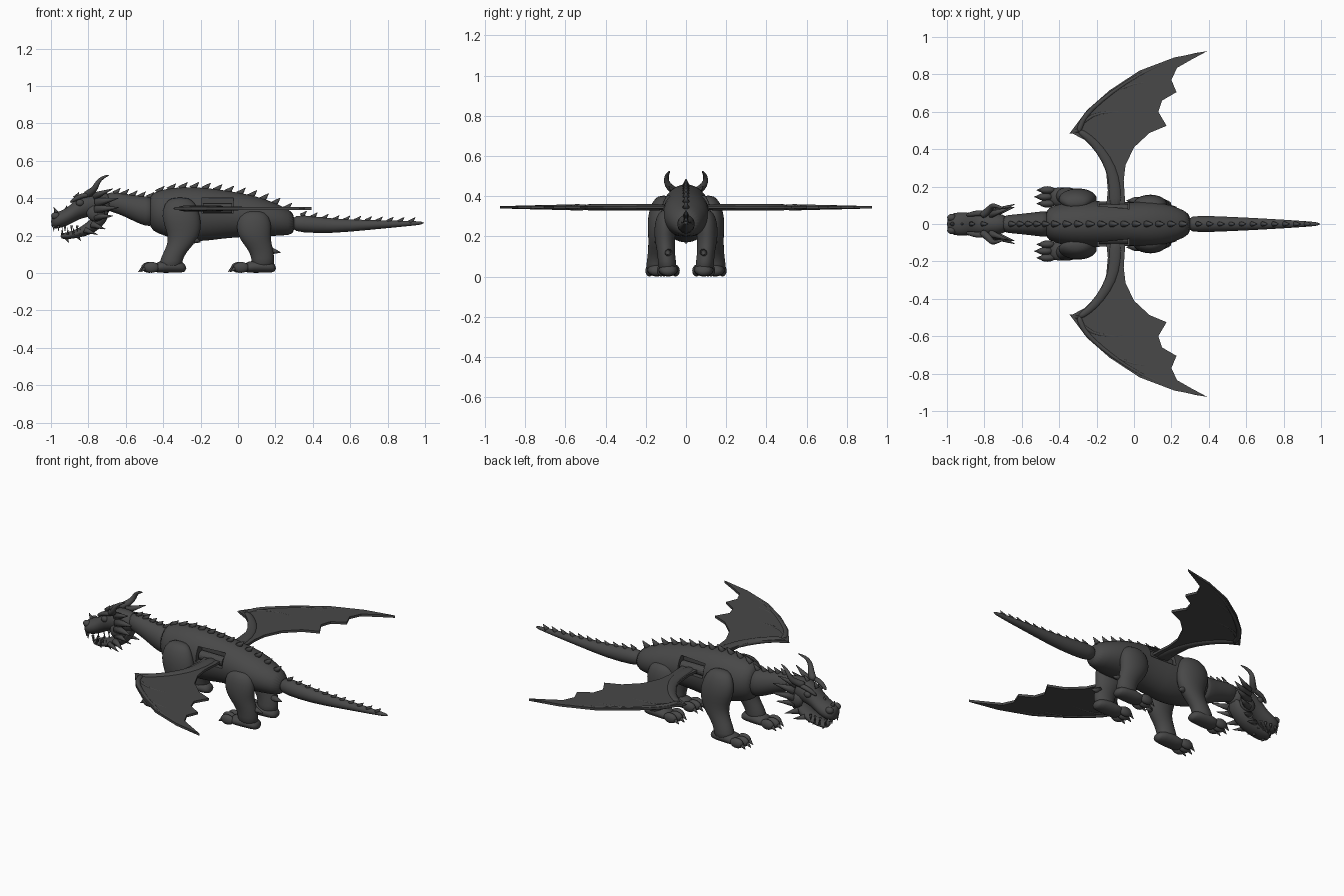
import bpy, bmesh, math
from mathutils import Vector, Matrix

if "Cube" in bpy.data.objects:
    bpy.data.objects.remove(bpy.data.objects["Cube"])

COLOUR = (0.065, 0.065, 0.065, 1)
hide = bpy.data.materials.new("charcoal_grey")
hide.diffuse_color = COLOUR
hide.use_nodes = True
shader = next(n for n in hide.node_tree.nodes if n.type == 'BSDF_PRINCIPLED')
shader.inputs["Base Color"].default_value = COLOUR
shader.inputs["Roughness"].default_value = 0.6

AX, AY, AZ = Vector((1, 0, 0)), Vector((0, 1, 0)), Vector((0, 0, 1))


def finish(name, bm, mirror=False, smooth=True, subdivide=False):
    bmesh.ops.recalc_face_normals(bm, faces=bm.faces)
    mesh = bpy.data.meshes.new(name)
    bm.to_mesh(mesh)
    bm.free()
    mesh.materials.append(hide)
    if smooth:
        mesh.shade_smooth()
    obj = bpy.data.objects.new(name, mesh)
    bpy.context.collection.objects.link(obj)
    if subdivide:
        mod = obj.modifiers.new("round", 'SUBSURF')
        mod.levels = mod.render_levels = 1
    if mirror:
        mod = obj.modifiers.new("mirror", 'MIRROR')
        mod.use_axis = (False, True, False)
    return obj


def loft(name, sections, axis, mirror=False, sides=16):
    """Skin elliptical rings (x, y, z, a, b); axis is 'X', 'Z' or a reference vector for a path."""
    bm = bmesh.new()
    centres = [Vector(s[:3]) for s in sections]
    rings = []
    for i, (c, s) in enumerate(zip(centres, sections)):
        if axis == 'X':
            u, v = AY, AZ
        elif axis == 'Z':
            u, v = AX, AY
        else:
            t = (centres[min(i + 1, len(centres) - 1)] - centres[max(i - 1, 0)]).normalized()
            u = t.cross(axis).normalized()
            v = u.cross(t)
        angles = [2 * math.pi * k / sides for k in range(sides)]
        rings.append([bm.verts.new(c + u * s[3] * math.cos(a) + v * s[4] * math.sin(a)) for a in angles])
    for r, q in zip(rings, rings[1:]):
        for k in range(sides):
            n = (k + 1) % sides
            bm.faces.new((r[k], r[n], q[n], q[k]))
    bm.faces.new(rings[0])
    bm.faces.new(rings[-1])
    return finish(name, bm, mirror, subdivide=True)


def spikes(name, items, mirror=False):
    """Cones given as (base, tip, radius)."""
    bm = bmesh.new()
    for base, tip, r in items:
        base, tip = Vector(base), Vector(tip)
        d = tip - base
        m = Matrix.Translation((base + tip) / 2) @ d.to_track_quat('Z', 'Y').to_matrix().to_4x4()
        bmesh.ops.create_cone(bm, cap_ends=True, segments=10, radius1=r, radius2=r * 0.08,
                              depth=d.length, matrix=m)
    return finish(name, bm, mirror)


def balls(name, items, mirror=True):
    """Ellipsoids given as (centre, radii)."""
    bm = bmesh.new()
    for c, r in items:
        m = Matrix.Translation(c) @ Matrix.Diagonal((*r, 1))
        bmesh.ops.create_uvsphere(bm, u_segments=16, v_segments=10, radius=1, matrix=m)
    return finish(name, bm, mirror)


# Trunk, neck and tail
body_s = [(-.48, 0, .33, .075, .09), (-.43, 0, .325, .1, .115), (-.34, 0, .32, .12, .14),
          (-.22, 0, .312, .128, .15), (-.08, 0, .315, .115, .13), (.05, 0, .308, .12, .115),
          (.15, 0, .295, .115, .1), (.23, 0, .28, .09, .08), (.31, 0, .263, .055, .06)]
neck_s = [(-.72, 0, .385, .045, .05), (-.64, 0, .375, .052, .057), (-.56, 0, .347, .06, .07),
          (-.49, 0, .328, .07, .083), (-.45, 0, .33, .07, .08)]
tail_s = [(.29, 0, .265, .035, .035), (.33, 0, .265, .047, .05), (.5, 0, .25, .04, .04),
          (.7, 0, .257, .03, .027), (.9, 0, .264, .017, .015), (1, 0, .268, .009, .008)]
body = loft("body", body_s, 'X', sides=24)
loft("neck", neck_s, 'X')
loft("tail", tail_s, 'X')


def top(sections, x):
    for p, q in zip(sections, sections[1:]):
        if p[0] <= x <= q[0]:
            f = (x - p[0]) / (q[0] - p[0])
            return (p[2] + p[4]) * (1 - f) + (q[2] + q[4]) * f


# Row of swept spines along the back
def ridge(name, sections, start, end, step, size):
    items, x = [], start
    while x < end:
        z = top(sections, x)
        items.append(((x, 0, z - size * .5), (x + size * 1.5, 0, z + size), size * .85))
        x += step
    spikes(name, items)


ridge("neck_spines", neck_s, -.66, -.47, .045, .021)
ridge("back_spines", body_s, -.43, .27, .062, .024)
ridge("tail_spines", tail_s, .34, .97, .058, .018)

# Wing sockets cut into the flanks
bm = bmesh.new()
bmesh.ops.create_cube(bm, size=1, matrix=Matrix.Translation((-.11, .13, .36)) @ Matrix.Diagonal((.17, .14, .08, 1)))
cutter = finish("socket_cutter", bm, mirror=True, smooth=False)
cutter.hide_render = True
cutter.display_type = 'WIRE'
cutter.hide_set(True)
mod = body.modifiers.new("sockets", 'BOOLEAN')
mod.operation, mod.object = 'DIFFERENCE', cutter

bm = bmesh.new()
bmesh.ops.create_cone(bm, cap_ends=True, segments=16, radius1=.027, radius2=.027, depth=.155,
                      matrix=Matrix.Translation((-.11, .08, .345)) @ Matrix.Rotation(math.pi / 2, 4, 'Y'))
hinge = finish("wing_hinge", bm, mirror=True, smooth=False)

# Wing membrane with scalloped trailing edge
WING_Z = .345
outline = [(-.15, .08), (-.14, .18), (-.15, .29), (-.195, .385), (-.265, .45), (-.34, .49),
           (-.25, .61), (-.13, .715), (.03, .82), (.215, .89), (.393, .925), (.3, .875),
           (.23, .835), (.2, .77), (.227, .705), (.15, .66), (.13, .6), (.174, .525),
           (.083, .487), (0, .41), (-.045, .315), (-.055, .235), (-.045, .08)]
bm = bmesh.new()
face = bm.faces.new([bm.verts.new((x, y, WING_Z - .007)) for x, y in outline])
ext = bmesh.ops.extrude_face_region(bm, geom=[face])
for v in ext["geom"]:
    if isinstance(v, bmesh.types.BMVert):
        v.co.z += .014
bmesh.ops.triangulate(bm, faces=[f for f in bm.faces if len(f.verts) > 4])
finish("wing_membrane", bm, mirror=True, smooth=False)


# Wing bones
def bone(name, path, r0, r1):
    n = len(path) - 1
    rs = [r0 + (r1 - r0) * i / n for i in range(n + 1)]
    loft(name, [(x, y, WING_Z, r, min(r, .017)) for (x, y), r in zip(path, rs)], AZ, True, 10)


bone("wing_arm", [(-.1, .07), (-.1, .2), (-.12, .3), (-.18, .4), (-.25, .47), (-.3, .5)], .04, .018)
bone("wing_leading_finger", [(-.3, .48), (-.28, .55), (-.235, .61), (-.12, .705), (.03, .805),
                             (.21, .88), (.38, .922)], .019, .005)
bone("wing_middle_finger", [(-.12, .7), (.01, .76), (.11, .755), (.222, .706)], .011, .004)
bone("wing_inner_finger", [(-.28, .53), (-.23, .585), (-.12, .605), (.03, .59), (.168, .528)], .013, .004)
spikes("wing_wrist_claw", [((-.3, .5, WING_Z), (-.345, .485, WING_Z), .014)], True)

# Legs, listed from hip to ankle
loft("front_leg", [(-.31, .11, .405, .045, .025), (-.31, .125, .375, .085, .045),
                   (-.305, .135, .3, .108, .058), (-.29, .135, .23, .095, .055),
                   (-.295, .138, .17, .076, .05), (-.335, .145, .115, .062, .045),
                   (-.36, .15, .065, .06, .048), (-.36, .15, .02, .065, .05)], 'Z', True)
loft("back_leg", [(.085, .09, .335, .045, .03), (.085, .1, .305, .085, .048),
                  (.085, .105, .24, .098, .055), (.09, .105, .18, .083, .052),
                  (.12, .1, .13, .07, .045), (.135, .095, .08, .06, .045),
                  (.13, .09, .02, .065, .05)], 'Z', True)


# Feet with three toes and claws
def foot(name, heel, y):
    loft(name, [(heel, y, .025, .03, .02), (heel - .04, y, .035, .048, .034),
                (heel - .12, y, .036, .052, .036), (heel - .18, y, .026, .05, .025)], 'X', True)
    toes = [(heel - .2 + abs(k) * .012, y + k * .036) for k in (-1, 0, 1)]
    balls(name + "_toes", [((x, ty, .03), (.042, .021, .029)) for x, ty in toes])
    spikes(name + "_claws", [((x - .025, ty, .032), (x - .058, ty, .006), .015) for x, ty in toes], True)


foot("front_foot", -.275, .145)
foot("back_foot", .205, .088)
spikes("heel_spurs", [((.17, .09, .12), (.228, .09, .11), .022),
                      ((-.24, .138, .18), (-.2, .138, .165), .025)], True)

# Head
loft("skull", [(-1, 0, .275, .03, .03), (-.98, 0, .28, .055, .045), (-.94, 0, .287, .066, .046),
               (-.89, 0, .315, .06, .052), (-.85, 0, .352, .064, .065), (-.8, 0, .368, .066, .068),
               (-.74, 0, .372, .06, .065), (-.67, 0, .375, .048, .052)], 'X')
loft("lower_jaw", [(-.95, 0, .198, .025, .013), (-.92, 0, .197, .042, .019), (-.85, 0, .212, .046, .024),
                   (-.79, 0, .245, .052, .042), (-.73, 0, .29, .05, .05), (-.69, 0, .335, .04, .04)], 'X')
balls("nostrils", [((-.975, .034, .305), (.024, .02, .02))])
balls("eyes", [((-.845, .056, .375), (.021, .015, .018))])
balls("cheeks", [((-.76, .05, .32), (.05, .027, .045))])
loft("brow_ridge", [(-.9, .045, .375, .008, .008), (-.86, .056, .405, .016, .014),
                    (-.81, .06, .42, .017, .015), (-.76, .055, .42, .008, .008)], AZ, True, 10)
loft("horn", [(-.82, .04, .415, .022, .022), (-.785, .065, .432, .021, .021), (-.762, .093, .455, .017, .017),
              (-.75, .1, .487, .013, .013), (-.725, .092, .512, .009, .009),
              (-.685, .08, .525, .003, .003)], AY, True, 10)
spikes("nose_horn", [((-.965, 0, .31), (-.985, 0, .352), .016), ((-.92, 0, .33), (-.915, 0, .362), .013),
                     ((-.87, 0, .4), (-.85, 0, .432), .014), ((-.81, 0, .425), (-.78, 0, .455), .014)])
spikes("upper_teeth", [((x, y, .255), (x, y, .222), .008) for x, y in
                       ((-.985, .026), (-.96, .048), (-.925, .052), (-.89, .05), (-.86, .048))], True)
spikes("lower_teeth", [((x, y, .205), (x, y, .242), .007) for x, y in
                       ((-.94, .022), (-.91, .036), (-.88, .039), (-.845, .04))], True)
spikes("chin_spikes", [((-.92, 0, .19), (-.905, 0, .163), .012), ((-.86, 0, .2), (-.84, 0, .172), .012)])

# Fan of frill spikes behind the cheeks
spikes("cheek_frill", [((-.77, .05, .41), (-.67, .085, .45), .022), ((-.76, .055, .375), (-.64, .09, .4), .026),
                       ((-.76, .058, .34), (-.64, .105, .35), .026), ((-.76, .055, .3), (-.67, .1, .305), .022),
                       ((-.78, .05, .26), (-.71, .08, .235), .02), ((-.82, .045, .23), (-.75, .06, .205), .016)], True)
